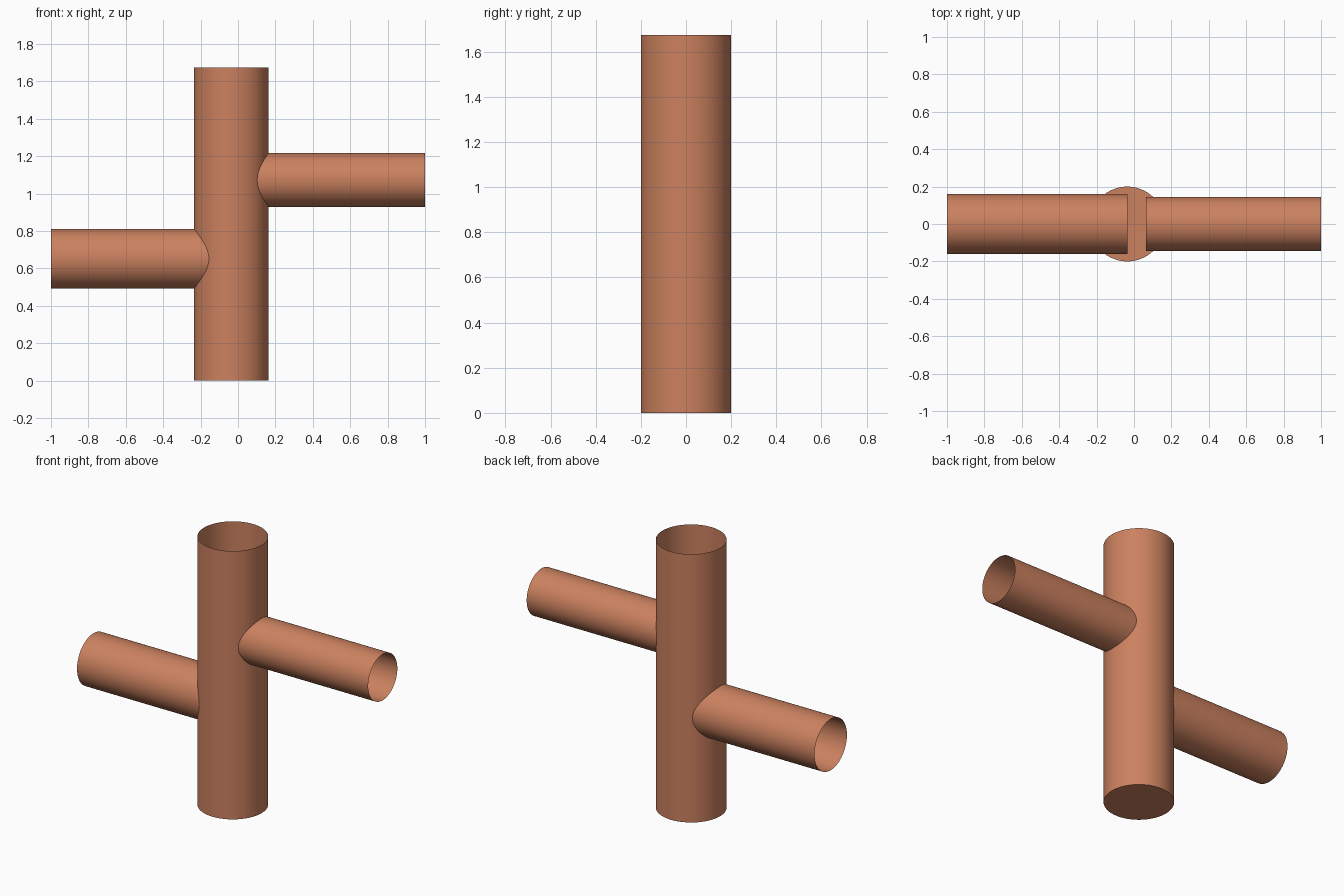
import bpy, bmesh, math
from mathutils import Matrix, Vector

if "Cube" in bpy.data.objects:
    bpy.data.objects.remove(bpy.data.objects["Cube"])

copper = bpy.data.materials.new("copper")
copper.diffuse_color = (0.60, 0.22, 0.115, 1.0)
copper.use_nodes = True
copper.node_tree.nodes["Principled BSDF"].inputs["Base Color"].default_value = copper.diffuse_color


def open_tube(name, start, axis, radius, length, sides=64):
    """Thin tube closed at its start and open at its far end."""
    bm = bmesh.new()
    base = bmesh.ops.create_circle(bm, cap_ends=True, segments=sides, radius=radius)
    rim = [e for e in bm.edges if e.is_boundary]
    wall = bmesh.ops.extrude_edge_only(bm, edges=rim)["geom"]
    bmesh.ops.translate(bm, vec=(0, 0, length),
                        verts=[v for v in wall if isinstance(v, bmesh.types.BMVert)])
    bmesh.ops.recalc_face_normals(bm, faces=bm.faces)
    # make sure the closed end faces outward
    cap = max(bm.faces, key=lambda f: len(f.verts))
    if cap.normal.z > 0:
        bmesh.ops.reverse_faces(bm, faces=bm.faces)
    turn = Vector((0, 0, 1)).rotation_difference(Vector(axis)).to_matrix().to_4x4()
    bm.transform(Matrix.Translation(start) @ turn)
    mesh = bpy.data.meshes.new(name)
    bm.to_mesh(mesh)
    bm.free()
    mesh.materials.append(copper)
    obj = bpy.data.objects.new(name, mesh)
    bpy.context.collection.objects.link(obj)
    bpy.ops.object.select_all(action='DESELECT')
    obj.select_set(True)
    bpy.context.view_layer.objects.active = obj
    bpy.ops.object.shade_smooth_by_angle(angle=math.radians(30))
    return obj


# upright main pipe, closed at the bottom
open_tube("main_pipe", (-0.036, 0, 0), (0, 0, 1), 0.20, 1.675)
# side branches starting inside the main pipe
open_tube("left_branch", (-0.036, 0, 0.651), (-1, 0, 0), 0.16, 0.964)
open_tube("right_branch", (0.064, 0, 1.072), (1, 0, 0), 0.144, 0.936)
